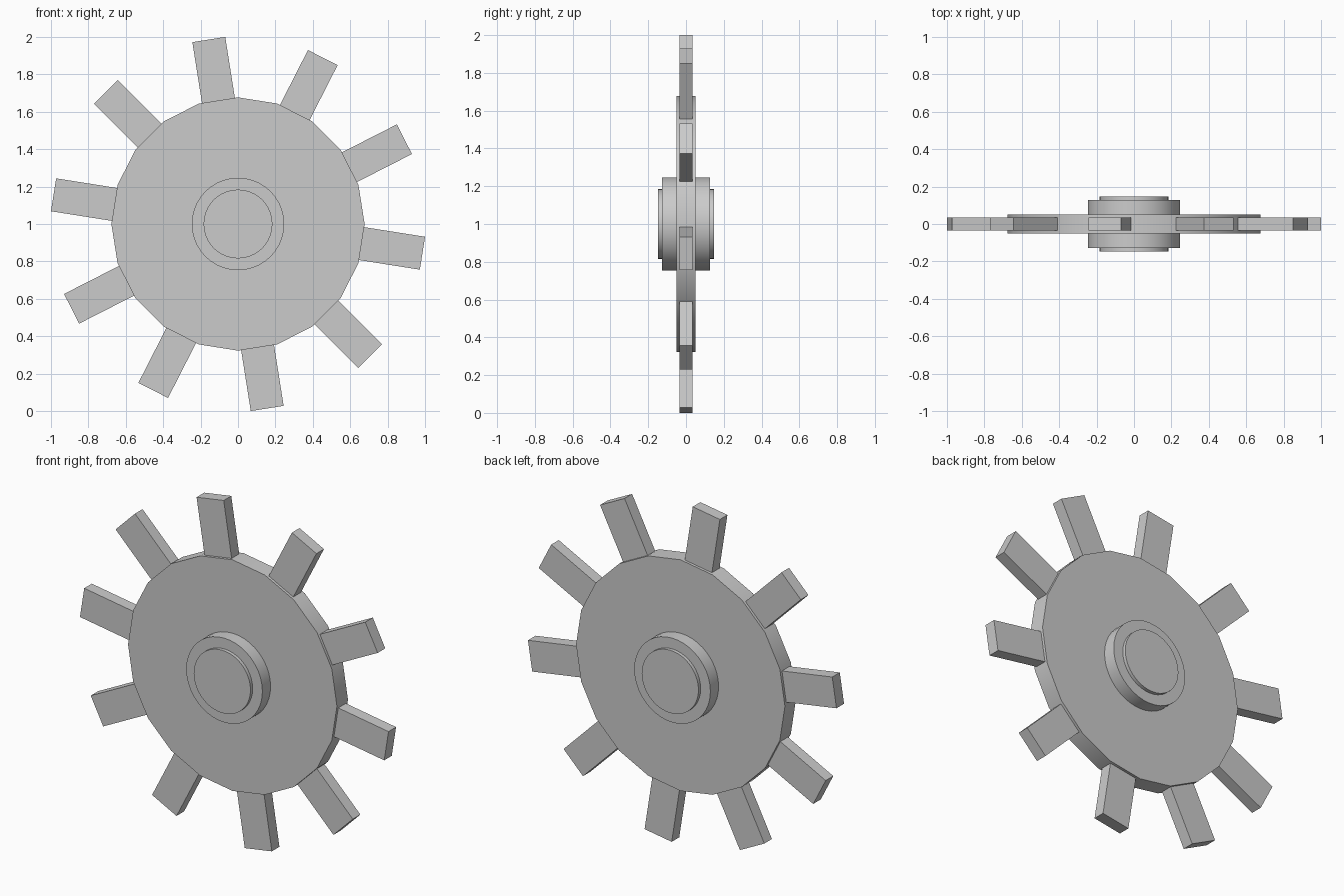
import bpy
from math import radians, pi
from mathutils import Matrix, Vector

if "Cube" in bpy.data.objects:
    bpy.data.objects.remove(bpy.data.objects["Cube"])

CENTRE = Vector((0, 0, 1.0))
TEETH = 10


def disc(name, radius, depth, sides):
    """Closed cylinder along y, with a vertex pointing along +x."""
    bpy.ops.mesh.primitive_cylinder_add(vertices=sides, radius=radius, depth=depth)
    ob = bpy.context.object
    ob.name = name
    ob.data.transform(Matrix.Rotation(pi / 2, 4, 'X'))
    ob.location = CENTRE
    bpy.ops.object.shade_smooth_by_angle(angle=radians(30))
    return ob


def tooth(index, inner=0.62, outer=0.9985, width=0.178, thickness=0.07):
    """Box tooth pointing outwards, seated in one flat of the wheel rim."""
    bpy.ops.mesh.primitive_cube_add(size=1)
    ob = bpy.context.object
    ob.name = f"tooth_{index + 1}"
    ob.data.transform(Matrix.Translation(((inner + outer) / 2, 0, 0))
                      @ Matrix.Diagonal((outer - inner, thickness, width, 1)))
    ob.rotation_euler.y = radians(9 + index * 360 / TEETH)
    ob.location = CENTRE


# Wheel body, hub and axle ends
disc("wheel_body", 0.677, 0.102, 20)
disc("hub", 0.247, 0.254, 40)
disc("axle", 0.184, 0.294, 40)

# Teeth around the rim
for i in range(TEETH):
    tooth(i)
